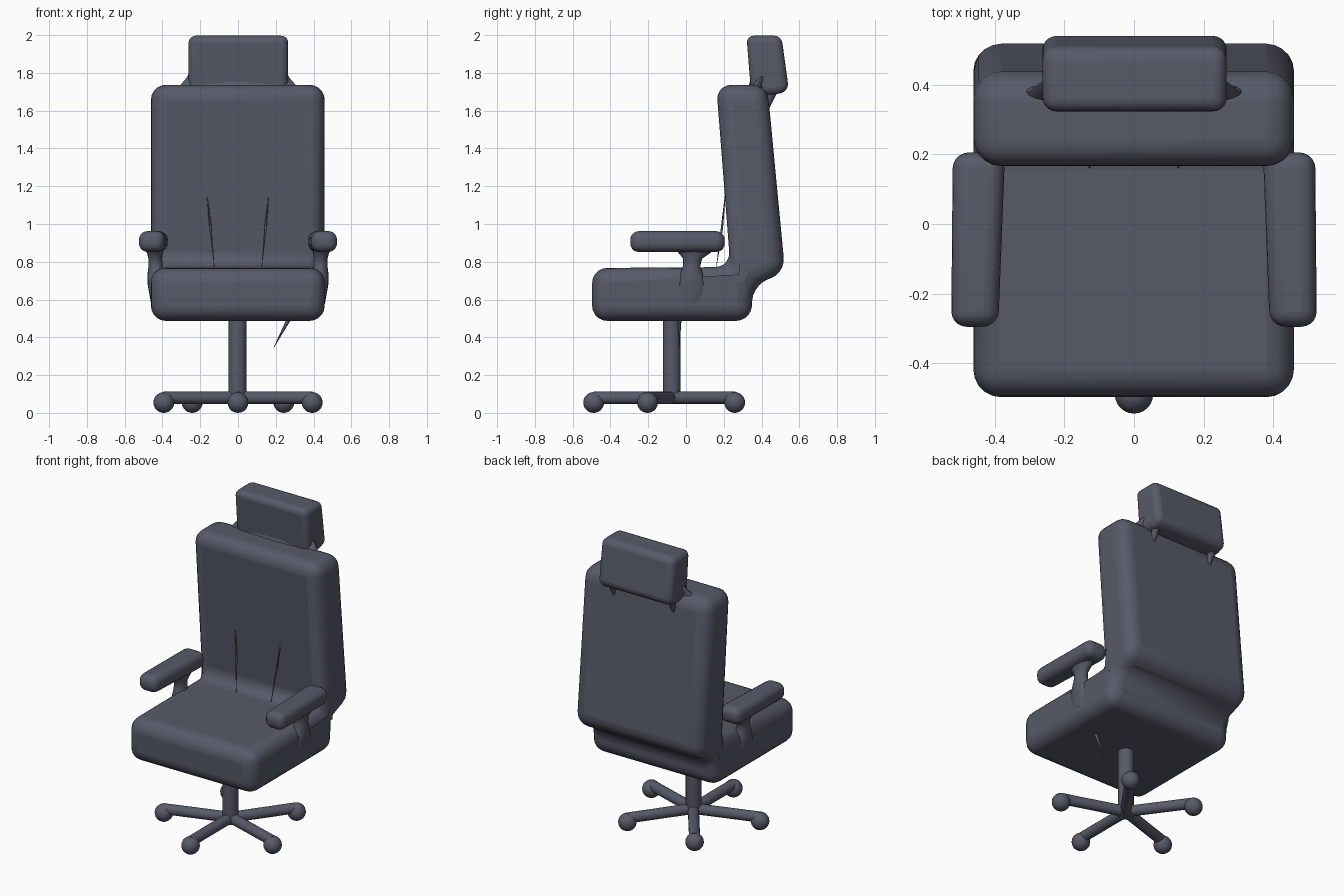
import bpy, bmesh, math
from mathutils import Vector

if "Cube" in bpy.data.objects:
    bpy.data.objects.remove(bpy.data.objects["Cube"])

mat = bpy.data.materials.new("slate grey")
mat.diffuse_color = (0.095, 0.102, 0.14, 1)
mat.use_nodes = True
mat.node_tree.nodes["Principled BSDF"].inputs["Base Color"].default_value = mat.diffuse_color


def finish(name, bm, bevel=0, segments=5, angle=50):
    bmesh.ops.recalc_face_normals(bm, faces=bm.faces)
    me = bpy.data.meshes.new(name)
    bm.to_mesh(me)
    bm.free()
    ob = bpy.data.objects.new(name, me)
    bpy.context.collection.objects.link(ob)
    me.materials.append(mat)
    if bevel:
        mod = ob.modifiers.new("Rounding", 'BEVEL')
        mod.width, mod.segments = bevel, segments
        mod.limit_method = 'ANGLE'
        mod.angle_limit = math.radians(15)
    bpy.ops.object.select_all(action='DESELECT')
    ob.select_set(True)
    bpy.context.view_layer.objects.active = ob
    bpy.ops.object.shade_smooth_by_angle(angle=math.radians(angle))
    return ob


def side_extrusion(name, profile, x0, x1, bevel):
    """Side profile (y, z) swept across x with rounded edges."""
    bm = bmesh.new()
    face = bm.faces.new([bm.verts.new((x0, y, z)) for y, z in profile])
    new = bmesh.ops.extrude_face_region(bm, geom=[face])["geom"]
    bmesh.ops.translate(bm, vec=(x1 - x0, 0, 0),
                        verts=[v for v in new if isinstance(v, bmesh.types.BMVert)])
    return finish(name, bm, bevel)


def rod(name, a, b, r0, r1, sides=24):
    a, b = Vector(a), Vector(b)
    bm = bmesh.new()
    bmesh.ops.create_cone(bm, cap_ends=True, segments=sides, radius1=r0, radius2=r1,
                          depth=(b - a).length)
    rot = (b - a).to_track_quat('Z', 'Y').to_matrix()
    bmesh.ops.rotate(bm, cent=(0, 0, 0), matrix=rot, verts=bm.verts)
    bmesh.ops.translate(bm, vec=(a + b) / 2, verts=bm.verts)
    return finish(name, bm)


def loft(name, rings, sides=20):
    """Stack of ellipses given as (z, cx, cy, rx, ry)."""
    bm = bmesh.new()
    loops = [[bm.verts.new((cx + rx * math.cos(t * math.tau / sides),
                            cy + ry * math.sin(t * math.tau / sides), z))
              for t in range(sides)] for z, cx, cy, rx, ry in rings]
    for lo, hi in zip(loops, loops[1:]):
        for i in range(sides):
            j = (i + 1) % sides
            bm.faces.new((lo[i], lo[j], hi[j], hi[i]))
    bm.faces.new(loops[0])
    bm.faces.new(loops[-1])
    return finish(name, bm)


# Seat and backrest as one upholstered shell
side_extrusion("seat_and_backrest", [
    (-0.497, 0.49), (0.345, 0.49), (0.355, 0.68), (0.525, 0.745),
    (0.43, 1.74), (0.16, 1.74), (0.235, 0.775), (-0.497, 0.77)], -0.461, 0.459, 0.08)

# Headrest and the flared collar under it
side_extrusion("headrest", [
    (0.345, 1.69), (0.47, 1.685), (0.545, 1.71), (0.505, 2.0), (0.32, 2.0)],
    -0.262, 0.266, 0.055)
loft("headrest_collar", [(1.70, 0, 0.37, 0.34, 0.05), (1.745, 0, 0.38, 0.30, 0.045),
                         (1.78, 0, 0.40, 0.27, 0.05), (1.82, 0, 0.41, 0.25, 0.05)], 32)

for s, side in ((-1, "left"), (1, "right")):
    # Armrest pad, slightly toed in toward the back
    bm = bmesh.new()
    bmesh.ops.create_cube(bm, size=1)
    for v in bm.verts:
        back = v.co.y > 0
        v.co = (s * ((0.445 if back else 0.457) + v.co.x * (0.15 if back else 0.135)),
                -0.045 + v.co.y * 0.5, 0.91 + v.co.z * 0.11)
    finish(side + "_armrest", bm, 0.045)
    # Armrest support blending into the pad and the seat side
    loft(side + "_armrest_support", [
        (0.58, s * 0.42, 0.03, 0.04, 0.09), (0.68, s * 0.425, 0.03, 0.053, 0.085),
        (0.73, s * 0.43, 0.03, 0.05, 0.065), (0.78, s * 0.436, 0.03, 0.038, 0.045),
        (0.82, s * 0.438, 0.035, 0.036, 0.05), (0.85, s * 0.44, 0.045, 0.042, 0.085),
        (0.89, s * 0.445, 0.05, 0.05, 0.12)])
    # Tapered headrest struts and backrest creases
    rod(side + "_headrest_strut", (s * 0.215, 0.425, 1.59), (s * 0.215, 0.46, 1.72), 0.003, 0.03, 10)
    rod(side + "_backrest_crease", (s * 0.168, 0.212, 1.2), (s * 0.145, 0.19, 0.98), 0.001, 0.006, 8)
    rod(side + "_backrest_crease_tail", (s * 0.145, 0.19, 0.98), (s * 0.125, 0.16, 0.77), 0.006, 0.001, 8)

# Tilt lever under the seat
rod("tilt_lever", (0.19, -0.035, 0.35), (0.275, -0.035, 0.51), 0.001, 0.012, 8)

# Column and five-spoke base
CY = -0.076
rod("column", (-0.002, CY, 0.055), (-0.002, CY, 0.53), 0.047, 0.047, 32)
for i in range(5):
    a = math.radians(-90 + 72 * i)
    end = Vector((0.413 * math.cos(a), CY + 0.413 * math.sin(a), 0))
    rod(f"base_leg_{i + 1}", (0, CY, 0.083), end + Vector((0, 0, 0.083)), 0.033, 0.033, 20)
    bm = bmesh.new()
    bmesh.ops.create_uvsphere(bm, u_segments=24, v_segments=14, radius=0.055)
    bmesh.ops.translate(bm, vec=end + Vector((0, 0, 0.058)), verts=bm.verts)
    finish(f"foot_{i + 1}", bm)

# Rest the feet on the floor
for ob in bpy.context.collection.objects:
    ob.location.z -= 0.003
